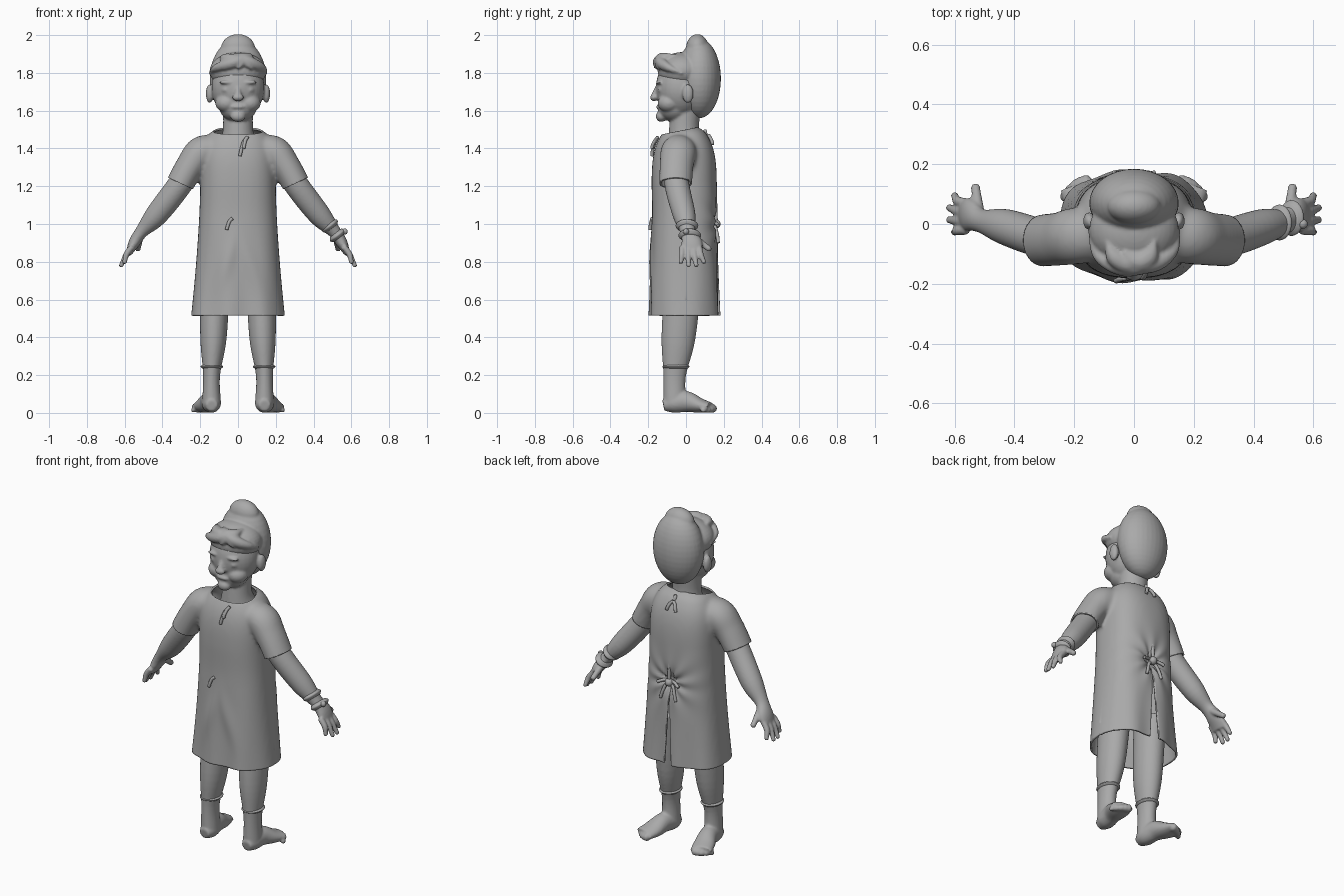
import bpy, bmesh, math
from math import sin, cos, pi, radians, exp
from mathutils import Vector, Matrix

X, Y, Z = Matrix.Identity(3)
SIDES = (1, -1)

cube = bpy.data.objects.get("Cube")
if cube:
    bpy.data.objects.remove(cube)

tone = (0.4, 0.4, 0.4, 1)
grey = bpy.data.materials.new("plain grey")
grey.use_nodes = True
grey.diffuse_color = tone
grey.node_tree.nodes["Principled BSDF"].inputs["Base Color"].default_value = tone


def mix(a, b, t):
    return a + (b - a) * t


def bump(distance, width):
    return exp(-(distance / width) ** 2)


def ball(bm, centre, radii):
    place = Matrix.Translation(centre) @ Matrix.Diagonal(radii).to_4x4()
    bmesh.ops.create_uvsphere(bm, u_segments=32, v_segments=20, radius=1, matrix=place)


def spline(points, steps=6):
    """Catmull-Rom through points of any dimension."""
    p = [Vector(q) for q in points]
    p = [2 * p[0] - p[1]] + p + [2 * p[-1] - p[-2]]
    out = []
    for a, b, c, d in zip(p, p[1:], p[2:], p[3:]):
        for i in range(steps):
            t = i / steps
            bend = (2 * a - 5 * b + 4 * c - d) * t * t + (3 * b - a - 3 * c + d) * t ** 3
            out.append(b + ((c - a) * t + bend) / 2)
    return out + [p[-2]]


def tube(bm, points, ref=Y, power=2, sides=32):
    """Skin rings (x, y, z, radius) or (x, y, z, radius, radius along ref)."""
    rows = spline([(*p[:4], p[-1]) for p in points])
    pos = [Vector(row[:3]) for row in rows]
    rings = []
    for i, row in enumerate(rows):
        along = (pos[min(i + 1, len(pos) - 1)] - pos[max(i - 1, 0)]).normalized()
        u = ref.cross(along).normalized()
        v = along.cross(u)
        ring = []
        for k in range(sides):
            c, s = cos(2 * pi * k / sides), sin(2 * pi * k / sides)
            a = math.copysign(abs(c) ** (2 / power), c) * row[3]
            b = math.copysign(abs(s) ** (2 / power), s) * row[4]
            ring.append(bm.verts.new(pos[i] + u * a + v * b))
        rings.append(ring)
    for low, high in zip(rings, rings[1:]):
        for k in range(sides):
            n = (k + 1) % sides
            bm.faces.new((low[k], low[n], high[n], high[k]))
    bm.faces.new(rings[0][::-1])
    bm.faces.new(rings[-1])


def finish(name, bm, voxel=0, smooth=0, mirror=False):
    """Make an object, fusing its overlapping solids into one skin."""
    mesh = bpy.data.meshes.new(name)
    bm.to_mesh(mesh)
    bm.free()
    ob = bpy.data.objects.new(name, mesh)
    bpy.context.collection.objects.link(ob)
    if voxel:
        fuse = ob.modifiers.new("fuse", 'REMESH')
        fuse.mode, fuse.voxel_size = 'VOXEL', voxel
        soften = ob.modifiers.new("soften", 'SMOOTH')
        soften.factor, soften.iterations = 0.5, smooth
    if mirror:
        ob.modifiers.new("mirror", 'MIRROR')
    depsgraph = bpy.context.evaluated_depsgraph_get()
    ob.data = bpy.data.meshes.new_from_object(ob.evaluated_get(depsgraph))
    ob.modifiers.clear()
    ob.data.materials.clear()
    ob.data.materials.append(grey)
    ob.data.shade_smooth()
    return ob


# Head: skull, jaw, chin, nose, lips, neck, cheeks, lids, brows and ears
bm = bmesh.new()
ball(bm, (0, -0.03, 1.72), (0.14, 0.13, 0.16))
ball(bm, (0, -0.06, 1.62), (0.1, 0.09, 0.08))
ball(bm, (0, -0.13, 1.57), (0.04, 0.03, 0.03))
tube(bm, [(0, -0.14, 1.75, 0.01), (0, -0.17, 1.67, 0.02)])
ball(bm, (0, -0.17, 1.67), (0.03, 0.02, 0.02))
ball(bm, (0, -0.14, 1.62), (0.04, 0.02, 0.01))
tube(bm, [(0, 0, 1.42, 0.1), (0, -0.01, 1.5, 0.08), (0, 0, 1.65, 0.08)])
for s in SIDES:
    ball(bm, (s * 0.06, -0.09, 1.64), (0.06, 0.06, 0.05))
    ball(bm, (s * 0.06, -0.12, 1.71), (0.03, 0.03, 0.02))
    ball(bm, (s * 0.06, -0.14, 1.75), (0.04, 0.02, 0.01))
    ball(bm, (s * 0.15, 0.01, 1.69), (0.02, 0.03, 0.05))
finish("head", bm, 0.007, 4)

# Hair: peaked back shell, front mass and locks swept from the crown
bm = bmesh.new()
ball(bm, (0, 0.07, 1.77), (0.15, 0.115, 0.21))
ball(bm, (0, 0.06, 1.93), (0.09, 0.06, 0.075))
ball(bm, (0, -0.02, 1.81), (0.15, 0.13, 0.1))


def lock(start, end, rise, drop):
    """Tapered strand over the scalp, from start to end degrees of turn."""
    rows = []
    for i in range(5):
        t = i / 4
        turn, lift = radians(mix(start, end, t)), radians(mix(rise, drop, t))
        spot = Vector((sin(turn) * cos(lift), -cos(turn) * cos(lift), sin(lift)))
        r = 0.006 + 0.026 * sin(pi * t ** 0.7)
        rows.append((spot.x * 0.15, spot.y * 0.14 - 0.03, spot.z * 0.12 + 1.79, r))
    tube(bm, rows, Vector((0.1, 0.2, 1)), sides=16)


for i in range(7):
    end = mix(-95, 95, i / 6)
    lock(-end / 2 + 20, end, 60, 4 + 12 * cos(radians(end)))
for end in (-50, 40, 70):
    lock(-end, end, 50, 25)
finish("hair", bm, 0.007, 2)

# Arms with spread fingers and backward thumbs
bm = bmesh.new()
tube(bm, [(0.22, -0.05, 1.36, 0.06), (0.3, -0.05, 1.22, 0.065), (0.43, -0.01, 1.05, 0.06),
          (0.51, 0.01, 0.96, 0.035, 0.04), (0.55, 0.03, 0.9, 0.03, 0.055), (0.58, 0.03, 0.84, 0.015, 0.05)])
for i in range(4):
    y, arch = 0.03 * i - 0.02, 0.02 * sin(pi * i / 3)
    tip = (0.6 + arch, y * 1.35, 0.8 - arch)
    tube(bm, [(0.56, y, 0.88, 0.016), (0.59, y * 1.1, 0.84, 0.016), (*tip, 0.012)])
    ball(bm, tip, [0.013] * 3)
thumb = (0.53, 0.12, 0.87)
tube(bm, [(0.52, 0.04, 0.93, 0.02), (*thumb, 0.015)], X)
ball(bm, thumb, [0.016] * 3)
finish("arms", bm, 0.006, 4, True)

# Legs, feet and toes
bm = bmesh.new()
tube(bm, [(0.12, -0.01, 0.75, 0.08, 0.1), (0.13, -0.04, 0.4, 0.07, 0.09),
          (0.14, -0.06, 0.2, 0.045, 0.06), (0.14, -0.06, 0.05, 0.05, 0.06)])
tube(bm, [(0.14, -0.12, 0.04, 0.03), (0.14, -0.07, 0.05, 0.05), (0.15, 0, 0.06, 0.055, 0.05),
          (0.17, 0.07, 0.04, 0.04, 0.06), (0.19, 0.13, 0.03, 0.025, 0.06)], X)
for i in range(5):
    r = 0.023 - 0.002 * i
    ball(bm, (0.16 + 0.019 * i, 0.14 - 0.003 * i * i, r), (r * 0.8, r * 1.1, r))
legs = finish("legs", bm, 0.007, 4, True)
for v in legs.data.vertices:
    v.co.z = max(v.co.z, 0)

# Sock cuffs
bm = bmesh.new()
tube(bm, [(0.138, -0.053, 0.245 + k * 0.01, 0.06 - 0.01 * k * k, 0.072 - 0.01 * k * k) for k in (-1, 0, 1)])
finish("sock_cuffs", bm, mirror=True)

# Gown: flared skirt and domed shoulders fused with the sleeves
bm = bmesh.new()
waist, crown = 1.2, 0.34
rings = []
for i in range(6):
    flare = (1 - i / 6) ** 1.5
    rings.append((0, -0.008, mix(0.45, waist, i / 6), 0.2 + 0.055 * flare, 0.17 + 0.017 * flare))
for i in range(9):
    t = i / 8 * 0.99
    rings.append((0, -0.01, waist + crown * t, 0.2 * (1 - t ** 4) ** 0.5, 0.172 * (1 - t ** 3) ** 0.5))
tube(bm, rings, power=2.5, sides=64)
cuff, cuff_axis = Vector((0.305, -0.055, 1.215)), Vector((0.42, 0, -0.9))
for s in SIDES:
    mirrored = Vector((s, 1, 1))
    tube(bm, [(s * 0.1, -0.04, 1.4, 0.07, 0.08), (s * 0.19, -0.04, 1.38, 0.087, 0.095),
              (s * 0.25, -0.05, 1.31, 0.078, 0.09), (*(cuff * mirrored), 0.074, 0.088),
              (*((cuff + cuff_axis * 0.1) * mirrored), 0.074, 0.088)])
gown = finish("gown", bm, 0.011, 12)

# Gathers round the back knot, skirt folds and front drape
bm = bmesh.new()
bm.from_mesh(gown.data)
for v in bm.verts:
    x, y, z = v.co
    if y > 0.05 and abs(x) < 0.2:
        d, angle = math.hypot(x, z - 1), math.atan2(z - 1, x)
        v.co.y += 0.011 * sin(9 * angle) * exp(-d / 0.1) * min(1, d / 0.03) - 0.03 * bump(d, 0.06)
    if z < 1:
        v.co.y += 0.007 * min(1, (1 - z) * 2) * sin(x * 34) * (1 if y < 0 else -1)
    if y < -0.08:
        v.co.y -= 0.01 * bump(abs(x) - (1 - z) * 0.3, 0.04) * bump(z - 0.8, 0.15)


def cut(co, no, clear, keep):
    faces = [f for f in bm.faces if keep(f.calc_center_median())]
    geom = list({e for f in faces for e in f.edges} | {v for f in faces for v in f.verts}) + faces
    bmesh.ops.bisect_plane(bm, geom=geom, plane_co=co, plane_no=no, clear_outer=clear)


# Trim hem, collar and cuffs, then open the back slit
cut((0, 0, 0.515), -Z, True, lambda c: c.z < 0.6)
cut((0, 0, 1.5), (0, -0.2, 1), True, lambda c: c.z > 1.4)
for s in SIDES:
    mirrored = Vector((s, 1, 1))
    cut(cuff * mirrored, cuff_axis * mirrored, True, lambda c: c.x * s > 0.225 and 1 < c.z < 1.32)
    cut((0, 0, 0.96), (s, 0, 0.06), False, lambda c: c.y > 0.05 and c.z < 0.97 and abs(c.x) < 0.08)
centres = [(f, f.calc_center_median()) for f in bm.faces]
slit = [f for f, c in centres if c.y > 0.05 and abs(c.x) < (0.96 - c.z) * 0.06]
bmesh.ops.delete(bm, geom=slit, context='FACES')
bm.to_mesh(gown.data)
bm.free()
gown.modifiers.new("cloth", 'SOLIDIFY').thickness = 0.01
bpy.context.view_layer.objects.active = gown
gown.select_set(True)
bpy.ops.object.shade_smooth_by_angle(angle=radians(50))

# Ties: neck string and hook in front, seam edge and bows behind
bm = bmesh.new()


def strand(start, sideways, drop, out):
    """Thin cord that swings sideways and bulges out as it falls."""
    rows = []
    for i in range(5):
        t = i / 4
        rows.append((*(Vector(start) + X * sideways * t ** 0.5 + Y * out * sin(pi * t / 2) - Z * drop * t), 0.009))
    tube(bm, rows, Vector((0.3, 1, 0.2)), sides=10)


strand((0.05, -0.15, 1.46), -0.04, 0.1, -0.03)
strand((0.05, -0.15, 1.46), -0.02, 0.06, -0.03)
strand((-0.03, -0.18, 1.03), -0.03, 0.06, -0.01)
strand((0, 0.1, 1.5), 0, 0.5, 0.06)
for s in SIDES:
    strand((0, 0.12, 1.47), s * 0.03, 0.05, 0.02)
    strand((0, 0.15, 1), s * 0.05, 0.1, 0.02)
    strand((0, 0.15, 1.01), s * 0.07, 0.02, 0.02)
ball(bm, (0, 0.16, 1), [0.023] * 3)
finish("ties", bm)

# Wrist bands on the left arm
bm = bmesh.new()
for x, y, z in ((0.487, 0.005, 0.99), (0.527, 0.02, 0.94)):
    tube(bm, [(x + k * 0.01, y, z - k * 0.013, 0.05 - 0.012 * k * k, 0.06 - 0.012 * k * k) for k in (-1, 0, 1)])
ball(bm, (0.565, 0, 0.96), [0.016] * 3)
finish("wrist_bands", bm)
